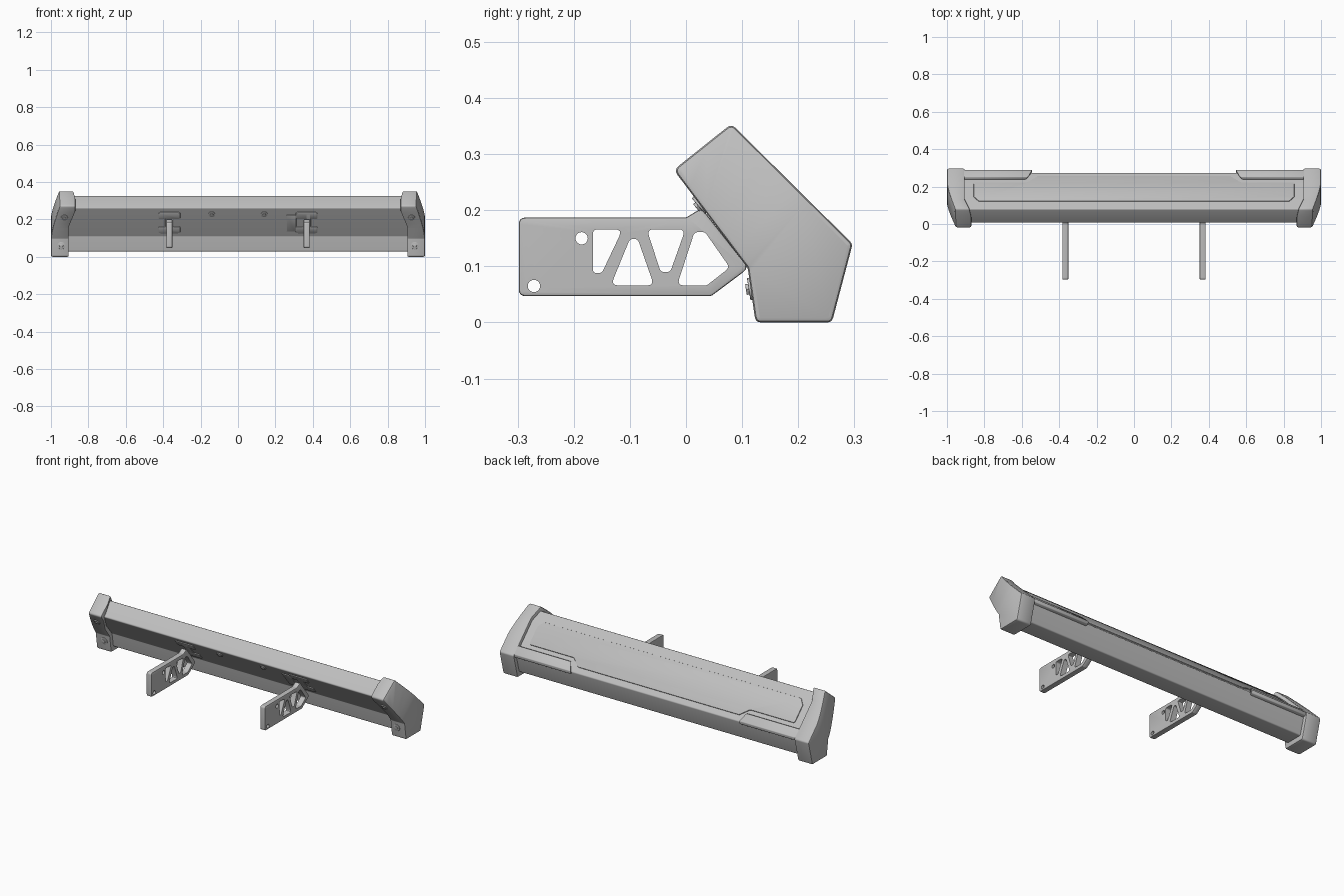
import bpy, bmesh, math
from mathutils import Vector, Matrix

if "Cube" in bpy.data.objects:
    bpy.data.objects.remove(bpy.data.objects["Cube"])

grey = bpy.data.materials.new("plain grey metal")
grey.use_nodes = True
colour = (0.52, 0.52, 0.52, 1)
grey.diffuse_color = colour
grey.node_tree.nodes["Principled BSDF"].inputs["Base Color"].default_value = colour


def frame(x_axis, y_axis, origin=(0, 0, 0)):
    """Matrix that lays a flat outline on a plane in space."""
    x, y = Vector(x_axis).normalized(), Vector(y_axis).normalized()
    return Matrix.Translation(origin) @ Matrix((x, y, x.cross(y))).transposed().to_4x4()


SIDE = frame((0, 1, 0), (0, 0, 1))
TOP = frame((1, 0, 0), (0, 0.195, -0.193), (0, 0.08, 0.328))
FRONT_NORMAL = Vector((0, -0.77, -0.635)).normalized()
FRONT = frame((1, 0, 0), (0, 0.125, -0.152), (0, 0.067, 0.186))


def rounded(points, radius, steps=4):
    """Replace each corner of an outline by a small curve."""
    result = []
    for i, p in enumerate(points):
        p = Vector(p)
        a, b = Vector(points[i - 1]) - p, Vector(points[(i + 1) % len(points)]) - p
        half = a.angle(b) / 2
        cut = min(radius / math.tan(half), a.length * 0.45, b.length * 0.45)
        a, b = p + a.normalized() * cut, p + b.normalized() * cut
        for k in range(steps + 1):
            t = k / steps
            result.append(a * (1 - t) ** 2 + p * 2 * t * (1 - t) + b * t * t)
    return result


def bake(obj):
    bpy.context.view_layer.update()
    evaluated = obj.evaluated_get(bpy.context.evaluated_depsgraph_get())
    mesh = bpy.data.meshes.new_from_object(evaluated)
    obj.modifiers.clear()
    obj.data = mesh


def add(name, bm, bevel=0, mirror=False):
    """Turn a bmesh into a finished object."""
    bmesh.ops.recalc_face_normals(bm, faces=bm.faces)
    mesh = bpy.data.meshes.new(name)
    bm.to_mesh(mesh)
    bm.free()
    mesh.materials.append(grey)
    obj = bpy.data.objects.new(name, mesh)
    bpy.context.collection.objects.link(obj)
    if bevel:
        mod = obj.modifiers.new("Bevel", "BEVEL")
        mod.width, mod.segments, mod.angle_limit = bevel, 2, math.radians(40)
    if mirror:
        obj.modifiers.new("Mirror", "MIRROR").use_mirror_merge = False
    bake(obj)
    return obj


def prism(name, outline, matrix, low, high, bevel=0, mirror=False):
    bm = bmesh.new()
    rings = [[bm.verts.new(matrix @ Vector((p[0], p[1], h))) for p in outline] for h in (low, high)]
    for ring in rings:
        bm.faces.new(ring)
    for i in range(len(outline)):
        bm.faces.new((rings[0][i - 1], rings[0][i], rings[1][i], rings[1][i - 1]))
    return add(name, bm, bevel, mirror)


def circle(x, y, r, n=20):
    return [(x + r * math.cos(math.tau * i / n), y + r * math.sin(math.tau * i / n)) for i in range(n)]


def box(x0, x1, y0, y1, r=0.006):
    return rounded([(x0, y0), (x1, y0), (x1, y1), (x0, y1)], r)


def bolt(name, place, normal, r=0.018, mirror=True):
    """Washer ring with a raised hexagon head."""
    at = frame((1, 0, 0), Vector(normal).cross((1, 0, 0)), place)
    prism(name + "_washer", circle(0, 0, r), at, -0.006, 0.004, 0.001, mirror)
    prism(name + "_head", circle(0, 0, r * 0.55, 6), at, 0, 0.009, 0.001, mirror)


# Long hollow-looking beam
beam_profile = [(0.005, 0.262), (0.08, 0.328), (0.275, 0.135), (0.245, 0.028), (0.143, 0.028), (0.13, 0.11)]
prism("beam", rounded(beam_profile, 0.009), SIDE, -0.93, 0.93)

# End caps, bent inwards toward the upper front
cap_profile = [(-0.022, 0.272), (0.081, 0.354), (0.297, 0.14), (0.26, 0), (0.124, 0), (0.11, 0.097)]
caps = prism("end_caps", rounded(cap_profile, 0.012), SIDE, 0.905, 1.0, 0.008)
bm = bmesh.new()
bm.from_mesh(caps.data)
lean, sweep = Vector((0, -0.707, 0.707)), Vector((0, -0.9, 0.4))
cuts = [(lean, d / 100) for d in (0, 3, 6, 9, 12)] + [(sweep, 0), (sweep, 0.09)]
for direction, d in cuts:
    bmesh.ops.bisect_plane(bm, geom=bm.verts[:] + bm.edges[:] + bm.faces[:],
                           plane_co=direction * d / direction.length_squared, plane_no=direction)
for v in bm.verts:
    bend = max(0, v.co.dot(lean)) / 0.2
    step = min(1, max(0, v.co.dot(sweep) / 0.09))
    v.co.x -= 0.045 * bend ** 1.3 if v.co.x > 0.95 else 0.035 * step
bm.to_mesh(caps.data)
bm.free()
caps.modifiers.new("Mirror", "MIRROR")
bake(caps)

# Raised tread panel on the sloping top
half = [(0.83, 0.056), (0.857, 0.09), (0.857, 0.197), (0.57, 0.197), (0.52, 0.24)]
panel = half + [(-x, y) for x, y in reversed(half)]
prism("tread_panel", rounded(panel, 0.012), TOP, -0.01, 0.005, 0.003)

# Corner step pads at the rear edge
pad = [(0.236, 0.174), (0.252, 0.182), (0.289, 0.145), (0.287, 0.128), (0.268, 0.122)]
pads = prism("step_pads", rounded(pad, 0.006), SIDE, 0.545, 0.92, 0.004)
for v in pads.data.vertices:
    if v.co.x < 0.6:
        v.co.x += max(0, 0.275 - v.co.y) * 0.9
pads.modifiers.new("Mirror", "MIRROR")
bake(pads)

# Mounting brackets with truss cut-outs
outline = [(-0.298, 0.187), (-0.298, 0.047), (0.045, 0.047), (0.112, 0.097), (0.028, 0.204), (0.0, 0.187)]
windows = [
    [(-0.166, 0.166), (-0.113, 0.166), (-0.15, 0.088), (-0.166, 0.088)],
    [(-0.134, 0.066), (-0.057, 0.066), (-0.086, 0.149), (-0.1, 0.149)],
    [(-0.07, 0.166), (-0.001, 0.166), (-0.028, 0.09), (-0.045, 0.09)],
    [(-0.016, 0.066), (0.037, 0.066), (0.078, 0.098), (0.034, 0.161), (0.015, 0.161)],
]
holes = [rounded(w, 0.009) for w in windows] + [circle(-0.186, 0.15, 0.011), circle(-0.271, 0.065, 0.011)]
bracket = prism("brackets", rounded(outline, 0.012), SIDE, 0.351, 0.383, 0.004)
for hole in holes:
    cutter = prism("cutter", hole, SIDE, 0.3, 0.43)
    cutter.hide_render = True
    mod = bracket.modifiers.new("Cut", "BOOLEAN")
    mod.operation, mod.object, mod.solver = "DIFFERENCE", cutter, "EXACT"
    bake(bracket)
    bpy.data.objects.remove(cutter)
bracket.modifiers.new("Mirror", "MIRROR")
bake(bracket)

# Bracket flanges and their bolts
for label, v0, v1 in (("upper", -0.068, -0.022), ("lower", 0.03, 0.076)):
    prism(label + "_flanges", box(0.308, 0.426, v0, v1, 0.012), FRONT, -0.004, 0.024, 0.003, True)
    for side in (0.33, 0.404):
        place = FRONT @ Vector((side, (v0 + v1) / 2, 0.024))
        bolt(label + "_flange_bolt", place, FRONT_NORMAL, 0.015)
prism("flange_spines", box(0.345, 0.389, -0.06, 0.07), FRONT, -0.004, 0.02, 0.003, True)

# Connector block beside the left bracket
prism("connector_base", box(0.258, 0.312, -0.05, 0.065), FRONT, -0.004, 0.014, 0.003)
prism("connector_body", box(0.272, 0.315, -0.018, 0.03), FRONT, 0, 0.045, 0.004)
for v in (-0.034, 0.047):
    bolt("connector_bolt", FRONT @ Vector((0.282, v, 0.014)), FRONT_NORMAL, 0.01, False)

# Bolts on the beam and end caps
bolt("beam_bolt", (0.14, 0.032, 0.228), FRONT_NORMAL)
bolt("cap_upper_bolt", (0.928, 0.025, 0.21), FRONT_NORMAL)
bolt("cap_lower_bolt", (0.945, 0.1157, 0.06), (0, -0.988, -0.154), 0.02)

for obj in bpy.context.collection.objects:
    if obj.type == "MESH" and grey.name in obj.data.materials:
        bpy.ops.object.select_all(action="DESELECT")
        obj.select_set(True)
        bpy.context.view_layer.objects.active = obj
        bpy.ops.object.shade_smooth_by_angle(angle=math.radians(30))
